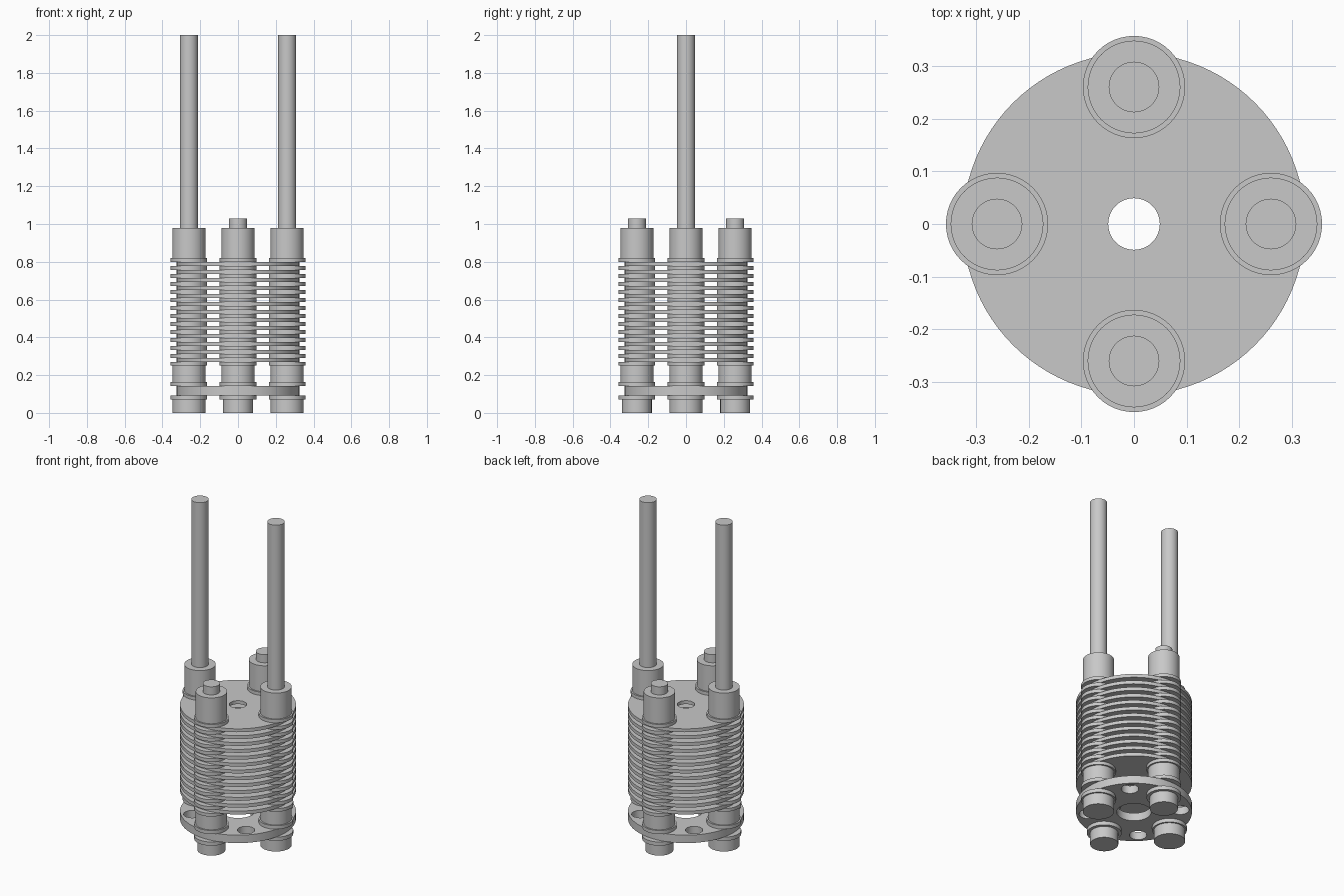
import bpy
import bmesh
from math import sin, cos, pi, radians

cube = bpy.data.objects.get("Cube")
if cube:
    bpy.data.objects.remove(cube)

metal = bpy.data.materials.new("grey metal")
metal.use_nodes = True
grey = (0.58, 0.58, 0.58, 1)
metal.diffuse_color = grey
metal.node_tree.nodes["Principled BSDF"].inputs["Base Color"].default_value = grey


def finish(obj):
    obj.data.materials.clear()
    obj.data.materials.append(metal)
    bpy.ops.object.select_all(action="DESELECT")
    obj.select_set(True)
    bpy.context.view_layer.objects.active = obj
    bpy.ops.object.shade_smooth_by_angle(angle=radians(30))


def cylinder(name, x, y, low, high, radius):
    bpy.ops.mesh.primitive_cylinder_add(
        vertices=48, radius=radius, depth=high - low, location=(x, y, (low + high) / 2))
    obj = bpy.context.object
    obj.name = name
    finish(obj)


def plate(name, low, high, radius, holes):
    """Round plate with round holes, each given as (x, y, radius)."""
    curve = bpy.data.curves.new(name + " outline", "CURVE")
    curve.dimensions = "2D"
    curve.fill_mode = "BOTH"
    curve.extrude = (high - low) / 2
    for x, y, r in [(0, 0, radius)] + holes:
        count = 96 if r == radius else 40
        spline = curve.splines.new("POLY")
        spline.points.add(count - 1)
        for i, point in enumerate(spline.points):
            a = 2 * pi * i / count
            point.co = (x + r * cos(a), y + r * sin(a), 0, 1)
        spline.use_cyclic_u = True
    source = bpy.data.objects.new(name + " outline", curve)
    mesh = bpy.data.meshes.new_from_object(source)
    bpy.data.objects.remove(source)
    bm = bmesh.new()
    bm.from_mesh(mesh)
    bmesh.ops.remove_doubles(bm, verts=bm.verts, dist=0.0001)
    bmesh.ops.recalc_face_normals(bm, faces=bm.faces)
    bm.to_mesh(mesh)
    bm.free()
    obj = bpy.data.objects.new(name, mesh)
    obj.location.z = (low + high) / 2
    bpy.context.collection.objects.link(obj)
    finish(obj)


ring = 0.26          # distance of the columns from the axis
disc_radius = 0.325
pitch = 0.0424       # spacing of the stacked discs
disc_count = 13
stack_top = 0.8
half = pitch / 2

# Base plate with a wide centre hole and four holes between the columns
base_holes = [(0, 0, 0.097)]
for k in range(4):
    a = pi / 4 + k * pi / 2
    base_holes.append((ring * cos(a), ring * sin(a), 0.049))
plate("base_plate", 0.093, 0.142, disc_radius, base_holes)

# Stack of thin discs
for i in range(disc_count):
    top = stack_top - i * pitch
    plate("stack_disc", top - half, top, disc_radius, [(0, 0, 0.049)])

# Four clamped columns; the left and right ones carry long rods
columns = [("left", ring, 0, True), ("right", -ring, 0, True),
           ("front", 0, -ring, False), ("back", 0, ring, False)]
for side, x, y, is_long in columns:
    cylinder(side + "_rod", x, y, 0.02, 2.0 if is_long else 1.03, 0.048)
    cylinder(side + "_bottom_nut", x, y, 0, 0.07, 0.088 if is_long else 0.079)
    cylinder(side + "_standoff", x, y, 0.16, 0.255, 0.088)
    cylinder(side + "_top_nut", x, y, 0.815, 0.98, 0.088)
    for low, high in [(0.07, 0.093), (0.142, 0.164), (0.25, 0.27), (stack_top, 0.82)]:
        cylinder(side + "_washer", x, y, low, high, 0.097)
    for i in range(disc_count - 1):
        top = stack_top - i * pitch - half
        cylinder(side + "_spacer", x, y, top - half, top, 0.097)
